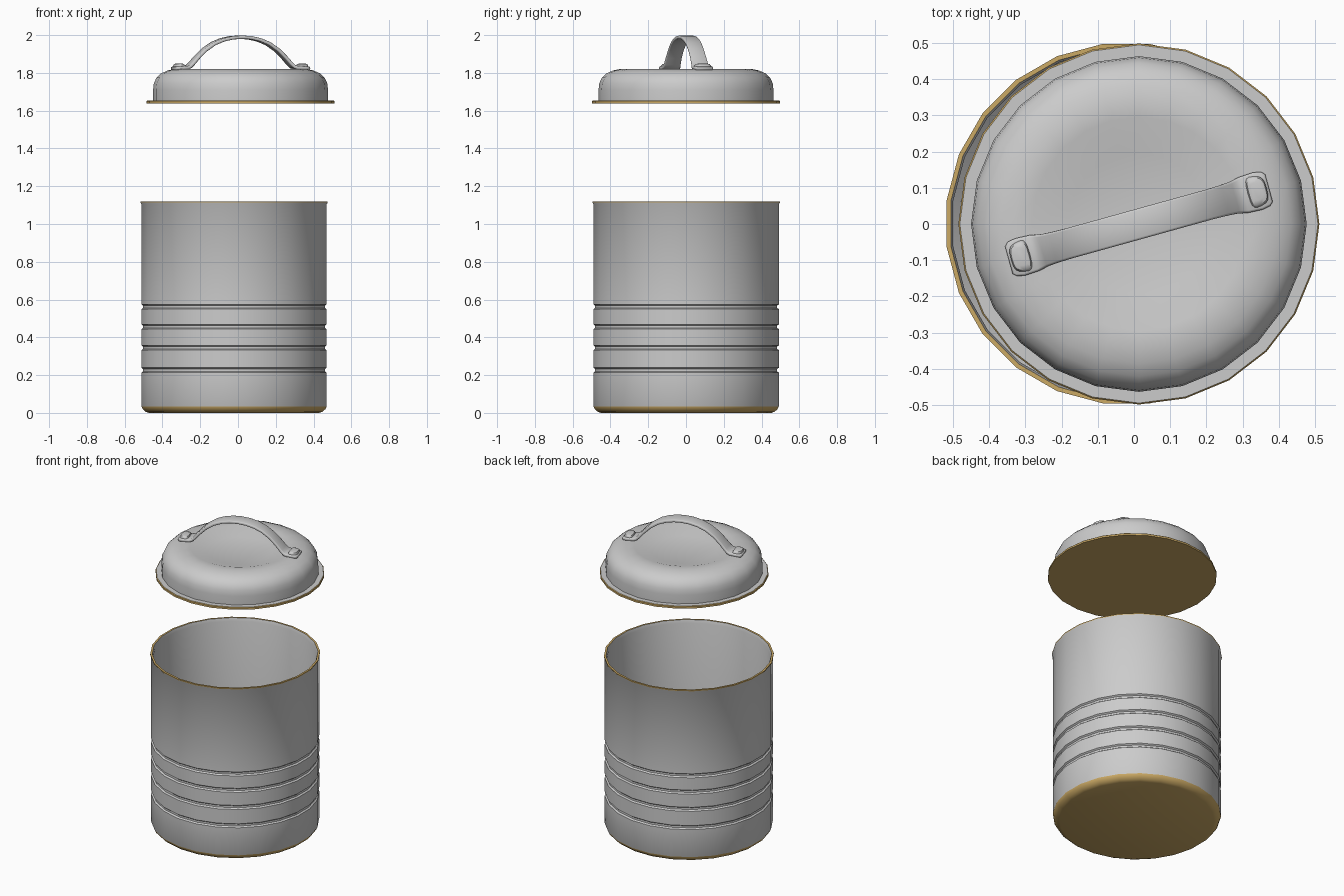
import bpy, bmesh, math
from math import cos, sin, pi, radians

if "Cube" in bpy.data.objects:
    bpy.data.objects.remove(bpy.data.objects["Cube"])

SIDES = 24
TURN = radians(15.5)      # handle direction on the lid
LID_X, CAN_X = 0.0135, -0.021

tan = bpy.data.materials.new("tan")
tan.diffuse_color = (0.6, 0.4, 0.13, 1)
tan.use_nodes = True
tan.node_tree.nodes["Principled BSDF"].inputs["Base Color"].default_value = tan.diffuse_color
grey = bpy.data.materials.new("grey")
grey.diffuse_color = (0.8, 0.8, 0.8, 1)
grey.use_nodes = True
grey.node_tree.nodes["Principled BSDF"].inputs["Base Color"].default_value = grey.diffuse_color


def finish(name, bm, loc, rot=0.0, angle=40):
    bmesh.ops.recalc_face_normals(bm, faces=bm.faces)
    me = bpy.data.meshes.new(name)
    bm.to_mesh(me)
    bm.free()
    ob = bpy.data.objects.new(name, me)
    bpy.context.collection.objects.link(ob)
    ob.location = loc
    ob.rotation_euler.z = rot
    bpy.ops.object.select_all(action='DESELECT')
    ob.select_set(True)
    bpy.context.view_layer.objects.active = ob
    bpy.ops.object.shade_smooth_by_angle(angle=radians(angle))
    return ob


def revolve(name, profile, loc, start=0.0, is_tan=lambda i: False):
    """Spin (radius, z) points around z; is_tan picks coloured bands."""
    bm = bmesh.new()
    rings = []
    for r, z in profile:
        if r == 0:
            rings.append([bm.verts.new((0, 0, z))] * SIDES)
        else:
            rings.append([bm.verts.new((r * cos(start + 2 * pi * k / SIDES),
                                        r * sin(start + 2 * pi * k / SIDES), z))
                          for k in range(SIDES)])
    for i, (a, b) in enumerate(zip(rings, rings[1:])):
        for k in range(SIDES):
            n = (k + 1) % SIDES
            quad = list(dict.fromkeys((a[k], a[n], b[n], b[k])))
            bm.faces.new(quad).material_index = int(is_tan(i))
    ob = finish(name, bm, loc)
    ob.data.materials.append(grey)
    ob.data.materials.append(tan)
    return ob


# Canister: coloured base, four grooves, coloured rim, hollow inside
base = [(0, 0), (0.455, 0), (0.472, 0.006), (0.487, 0.019), (0.495, 0.035)]
wall = []
for z in (0.226, 0.345, 0.456, 0.562):
    wall += [(0.495, z - 0.013), (0.486, z - 0.006), (0.486, z + 0.006), (0.495, z + 0.013)]
rim = [(0.495, 1.105), (0.5, 1.113), (0.5, 1.12), (0.488, 1.12)]
inside = [(0.482, 1.10), (0.482, 0.04), (0.46, 0.02), (0, 0.02)]
first_rim = len(base) + len(wall) + 1
revolve("canister", base + wall + rim + inside, (CAN_X, 0.001, 0), pi / SIDES,
        lambda i: i < len(base) - 1 or first_rim <= i < first_rim + 2)

# Lid: dished top, rounded shoulder, flange with coloured edge and underside
lid = [(0, 1.79), (0.195, 1.79), (0.295, 1.821), (0.345, 1.821), (0.385, 1.813),
       (0.42, 1.798), (0.445, 1.775), (0.459, 1.745), (0.463, 1.71), (0.463, 1.654),
       (0.494, 1.654), (0.498, 1.65), (0.498, 1.639), (0, 1.639)]
revolve("lid", lid, (LID_X, 0, 0), 0, lambda i: i >= 10)

# Handle: arched strap with rounded flat feet, as (u, z, half width)
half = [(0, 1.989, 0.042), (0.05, 1.986, 0.042), (0.1, 1.975, 0.042), (0.15, 1.955, 0.042),
        (0.2, 1.921, 0.042), (0.24, 1.882, 0.043), (0.27, 1.848, 0.045),
        (0.285, 1.834, 0.048), (0.3, 1.828, 0.051), (0.34, 1.826, 0.053),
        (0.362, 1.824, 0.049), (0.372, 1.823, 0.039)]
path = [(-u, z, w) for u, z, w in reversed(half[1:])] + half
bm = bmesh.new()
rows = [[bm.verts.new((u, s * w, z)) for s in (-1, 1)] for u, z, w in path]
for a, b in zip(rows, rows[1:]):
    bm.faces.new((a[0], b[0], b[1], a[1]))
handle = finish("handle", bm, (LID_X, 0, 0), TURN)
thick = handle.modifiers.new("thickness", 'SOLIDIFY')
thick.thickness = 0.018
thick.offset = 0
edge = handle.modifiers.new("soft_edges", 'BEVEL')
edge.width = 0.006
edge.segments = 2
edge.limit_method = 'ANGLE'
edge.angle_limit = radians(50)

# Rivets: low rounded pads on both handle feet
for side, name in ((-1, "rivet_left"), (1, "rivet_right")):
    bm = bmesh.new()
    layers = []
    for k, z in ((1.0, 1.828), (1.0, 1.839), (0.88, 1.846), (0.6, 1.849)):
        ring = []
        for j in range(20):
            c, s = cos(2 * pi * j / 20), sin(2 * pi * j / 20)
            x = 0.027 * k * math.copysign(abs(c) ** 0.6, c)
            y = 0.042 * k * math.copysign(abs(s) ** 0.6, s)
            ring.append(bm.verts.new((side * (0.339 + x), y * (1 - 5 * x), z)))
        layers.append(ring)
    for a, b in zip(layers, layers[1:]):
        for j in range(20):
            n = (j + 1) % 20
            bm.faces.new((a[j], a[n], b[n], b[j]))
    bm.faces.new(layers[0])
    bm.faces.new(layers[-1])
    finish(name, bm, (LID_X, 0, 0), TURN)
